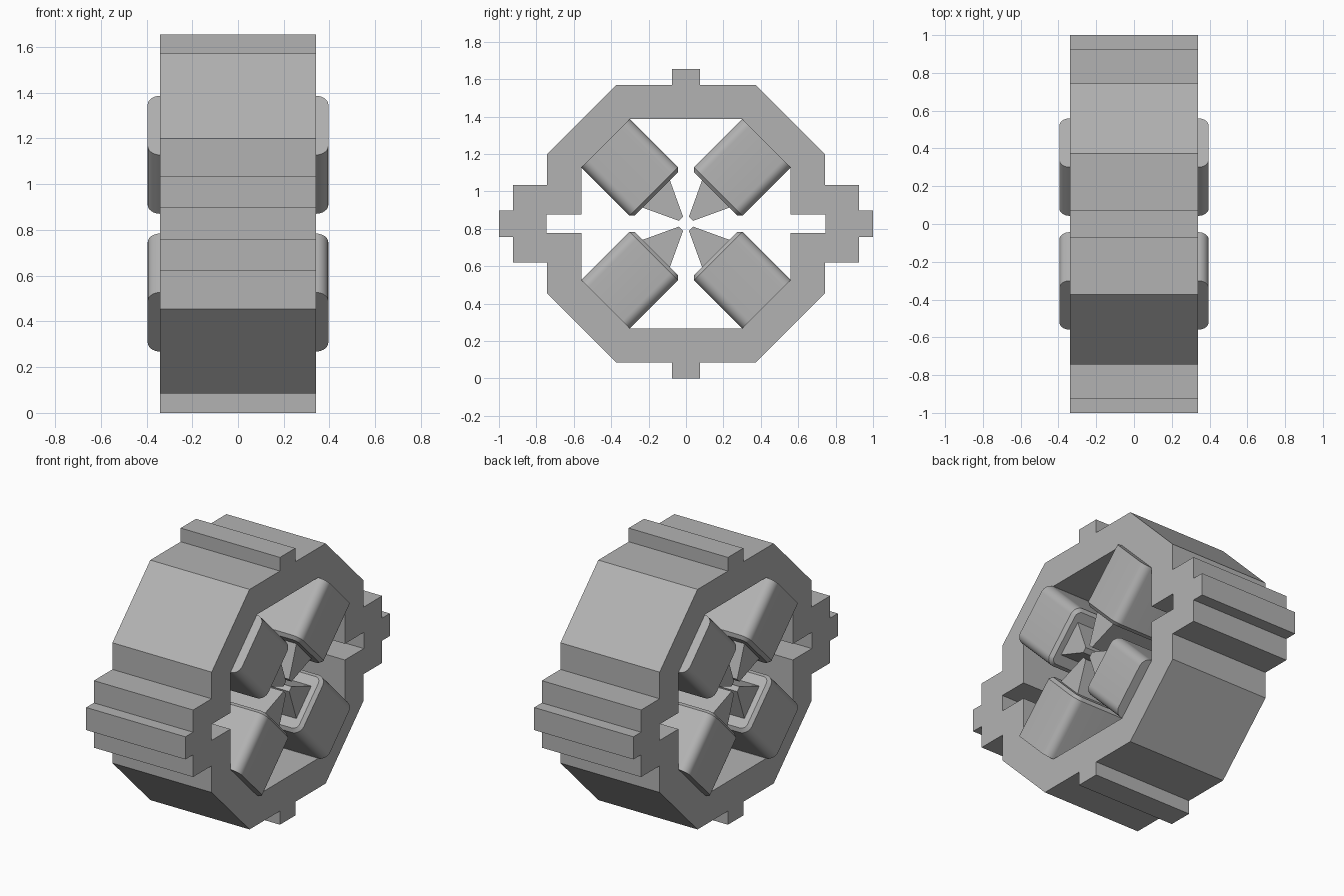
import bpy, bmesh, math
from mathutils import Matrix, Vector

if "Cube" in bpy.data.objects:
    bpy.data.objects.remove(bpy.data.objects["Cube"], do_unlink=True)

CENTER_Z = 0.8275
YOKE_HALF = 0.34
COIL_HALF = 0.395

grey = bpy.data.materials.new("plain grey")
grey.use_nodes = True
grey.diffuse_color = (0.45, 0.45, 0.45, 1)
grey.node_tree.nodes["Principled BSDF"].inputs["Base Color"].default_value = grey.diffuse_color


def make_object(name, bm, matrix=Matrix()):
    bmesh.ops.recalc_face_normals(bm, faces=bm.faces)
    mesh = bpy.data.meshes.new(name)
    bm.to_mesh(mesh)
    bm.free()
    mesh.materials.append(grey)
    obj = bpy.data.objects.new(name, mesh)
    obj.matrix_world = Matrix.Translation((0, 0, CENTER_Z)) @ matrix
    bpy.context.collection.objects.link(obj)
    return obj


def mirrored_loop(quarter):
    """Complete a first-quadrant (y, z) outline by symmetry."""
    upper = quarter + [(-y, z) for y, z in reversed(quarter)]
    return upper + [(-y, -z) for y, z in upper]


def ring(bm, loop, x):
    return [bm.verts.new((x, y, z)) for y, z in loop]


def bridge(bm, a, b):
    for i in range(len(a)):
        j = (i + 1) % len(a)
        bm.faces.new((a[i], a[j], b[j], b[i]))


# Yoke: stepped octagonal frame with an octagonal, slotted opening
outer = mirrored_loop([(1, 0.07), (0.925, 0.07), (0.925, 0.2075), (0.743, 0.2075),
                       (0.743, 0.3725), (0.3725, 0.743), (0.075, 0.743), (0.075, 0.8275)])
inner = mirrored_loop([(0.745, 0.05), (0.56, 0.05), (0.56, 0.30), (0.30, 0.56)])
bm = bmesh.new()
loops = [[ring(bm, loop, x) for x in (-YOKE_HALF, YOKE_HALF)] for loop in (outer, inner)]
for pair in loops:
    bridge(bm, *pair)
for side in (0, 1):
    edges = []
    for pair in loops:
        r = pair[side]
        edges += [bm.edges.get((r[i], r[i - 1])) for i in range(len(r))]
    bmesh.ops.triangle_fill(bm, edges=edges, use_beauty=True)
bmesh.ops.dissolve_limit(bm, angle_limit=0.01, verts=bm.verts, edges=bm.edges)
make_object("yoke", bm)


def rounded_section(half_x, half_y, radius, steps=8):
    points = []
    for k, (sx, sy) in enumerate([(1, 1), (-1, 1), (-1, -1), (1, -1)]):
        for s in range(steps + 1):
            a = math.pi / 2 * (k + s / steps)
            points.append((sx * (half_x - radius) + radius * math.cos(a),
                           sy * (half_y - radius) + radius * math.sin(a)))
    return points


def build_coil(name, matrix):
    # Rounded block with a chamfered inner end; local z is the radial direction
    bm = bmesh.new()
    rings = []
    for radial, inset in ((0.608, 0), (0.244, 0), (0.2245, 0.02)):
        section = rounded_section(COIL_HALF - inset, 0.183 - inset, 0.055 - inset)
        rings.append([bm.verts.new((x, y, radial)) for x, y in section])
    bridge(bm, rings[0], rings[1])
    bridge(bm, rings[1], rings[2])
    bm.faces.new(rings[0])
    bm.faces.new(rings[2])
    obj = make_object(name, bm, matrix)
    bpy.ops.object.select_all(action='DESELECT')
    obj.select_set(True)
    bpy.context.view_layer.objects.active = obj
    bpy.ops.object.shade_smooth_by_angle(angle=math.radians(30))


def build_pole(name, matrix):
    # Wedge tapering to a narrow tip beside the axis
    bm = bmesh.new()
    profile = [(-0.115, 0.25), (-0.016, 0.038), (0.016, 0.038), (0.115, 0.25)]
    ends = [[bm.verts.new((x, y, z)) for y, z in profile] for x in (-YOKE_HALF, YOKE_HALF)]
    bridge(bm, *ends)
    for end in ends:
        bm.faces.new(end)
    make_object(name, bm, matrix)


# Four coils and poles on the diagonals
for k, label in enumerate(("upper_front", "lower_front", "lower_back", "upper_back")):
    turn = Matrix.Rotation(math.pi / 4 + k * math.pi / 2, 4, 'X')
    build_coil("coil_" + label, turn)
    build_pole("pole_" + label, turn)
